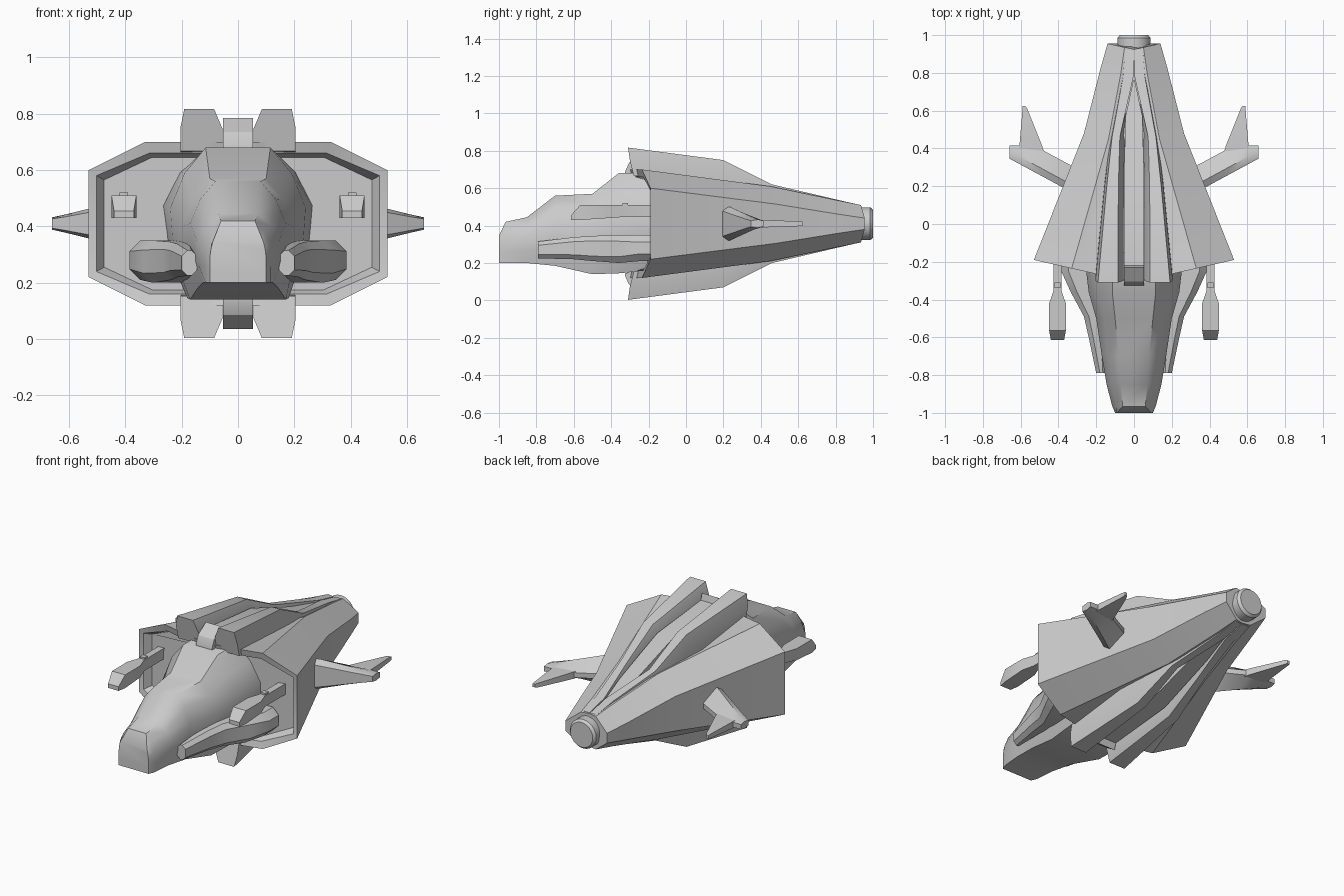
import bpy, bmesh, math
from mathutils import Vector

cube = bpy.data.objects.get("Cube")
if cube:
    bpy.data.objects.remove(cube, do_unlink=True)

MID = 0.41  # height of the ship's horizontal mirror plane
GREY = (0.6, 0.6, 0.6, 1)

grey = bpy.data.materials.new("hull_grey")
grey.use_nodes = True
grey.diffuse_color = GREY
grey.node_tree.nodes["Principled BSDF"].inputs["Base Color"].default_value = GREY


def loft(name, rings, mirror="", angle=30):
    """Skin equal-length rings of points, cap both ends, mirror about the ship's planes."""
    bm = bmesh.new()
    center = Vector((0, 0, MID))
    loops = [[bm.verts.new(Vector(point) - center) for point in ring] for ring in rings]
    count = len(loops[0])
    for near, far in zip(loops, loops[1:]):
        for i in range(count):
            j = (i + 1) % count
            bm.faces.new((near[i], near[j], far[j], far[i]))
    bm.faces.new(loops[0])
    bm.faces.new(loops[-1])
    bmesh.ops.recalc_face_normals(bm, faces=bm.faces)
    mesh = bpy.data.meshes.new(name)
    bm.to_mesh(mesh)
    bm.free()
    mesh.materials.append(grey)
    obj = bpy.data.objects.new(name, mesh)
    bpy.context.collection.objects.link(obj)
    obj.location = center
    if mirror:
        mod = obj.modifiers.new("mirror", "MIRROR")
        mod.use_axis = ("x" in mirror, False, "z" in mirror)
        mod.use_mirror_merge = False
    bpy.ops.object.select_all(action="DESELECT")
    obj.select_set(True)
    bpy.context.view_layer.objects.active = obj
    bpy.ops.object.shade_smooth_by_angle(angle=math.radians(angle))


def mix(a, b, t):
    return a + (b - a) * t


def box_ring(y, x0, x1, z0, z1):
    """Rectangle across the ship at y."""
    return [(x0, y, z0), (x1, y, z0), (x1, y, z1), (x0, y, z1)]


def cut_ring(y, x0, x1, z0, z1, cut):
    """Rectangle across the ship at y with its corners cut off."""
    return [(x0 + cut, y, z0), (x1 - cut, y, z0), (x1, y, z0 + cut), (x1, y, z1 - cut),
            (x1 - cut, y, z1), (x0 + cut, y, z1), (x0, y, z1 - cut), (x0, y, z0 + cut)]


# Main hull: swept octagon with a shallow recessed front and a dip along the channel
def hull_ring(y, top_width, side_width, top, side, dip=0.0):
    quarter = [(0, top - dip), (top_width, top), (side_width, side)]
    right = quarter + [(x, -z) for x, z in reversed(quarter)]
    full = right + [(-x, z) for x, z in reversed(right[1:-1])]
    return [(x, y + 0.226 * abs(x), MID + z) for x, z in full]


loft("main_hull", [
    hull_ring(-0.25, 0.305, 0.475, 0.235, 0.155),
    hull_ring(-0.3, 0.315, 0.503, 0.25, 0.17),
    hull_ring(-0.31, 0.33, 0.53, 0.29, 0.19),
    hull_ring(0.42, 0.135, 0.265, 0.2, 0.105, dip=0.07),
    hull_ring(0.78, 0.07, 0.178, 0.128, 0.05, dip=0.01),
    hull_ring(0.924, 0.05, 0.14, 0.1, 0.03),
], angle=35)


# Ridges above and below, either side of the centre channel
def ridge_ring(y, outer, inner, top):
    low = inner * 0.65
    base, edge = top - 0.15, top - 0.07
    return [(outer, y + 0.03, base), (outer, y + 0.01, edge), (outer * 0.93, y, top),
            (inner, y, top), (low, y + 0.01, edge), (low, y + 0.03, base)]


loft("ridge", [
    ridge_ring(-0.31, 0.205, 0.085, 0.817),
    ridge_ring(0.2, 0.155, 0.083, 0.75),
    ridge_ring(0.46, 0.125, 0.075, 0.62),
    ridge_ring(0.78, 0.062, 0.003, 0.545),
    ridge_ring(0.92, 0.05, 0.003, 0.513),
], mirror="xz", angle=35)


# Bar lying in the channel
def bar_ring(y, half_width, base, top):
    return box_ring(y, -half_width, half_width, base, top)


loft("channel_bar", [
    bar_ring(-0.325, 0.054, 0.675, 0.69),
    bar_ring(-0.305, 0.054, 0.67, 0.735),
    bar_ring(-0.23, 0.054, 0.66, 0.785),
    bar_ring(-0.22, 0.054, 0.64, 0.745),
    bar_ring(0.2, 0.054, 0.58, 0.705),
    bar_ring(0.57, 0.045, 0.48, 0.575),
    bar_ring(0.76, 0.004, 0.45, 0.54),
], mirror="z")


# Nose and cockpit: the flanks swell between roof, waist and chin
def nose_ring(y, roof_width, roof, waist_width, chin_width, chin):
    half = [(roof_width, roof),
            (mix(roof_width, waist_width, 0.6), mix(chin, roof, 0.83)),
            (waist_width, mix(chin, roof, 0.6)),
            (mix(chin_width, waist_width, 0.8), mix(chin, roof, 0.27)),
            (chin_width, chin)]
    return [(x, y, z) for x, z in half] + [(-x, y, z) for x, z in reversed(half)]


loft("nose", [
    nose_ring(-1, 0.09, 0.345, 0.1, 0.1, 0.2),
    nose_ring(-0.965, 0.06, 0.42, 0.115, 0.115, 0.2),
    nose_ring(-0.85, 0.07, 0.445, 0.145, 0.125, 0.2),
    nose_ring(-0.7, 0.08, 0.56, 0.17, 0.14, 0.185),
    nose_ring(-0.5, 0.1, 0.57, 0.2, 0.17, 0.14),
    nose_ring(-0.36, 0.115, 0.68, 0.24, 0.18, 0.145),
    nose_ring(-0.15, 0.115, 0.68, 0.265, 0.18, 0.165),
], angle=42)


# Cheek pods beside the nose
def pod_ring(y, inner, outer, base, top):
    return cut_ring(y, inner, outer, base, top, cut=outer * 0.1)


loft("cheek_pod", [
    pod_ring(-0.79, 0.145, 0.2, 0.225, 0.315),
    pod_ring(-0.6, 0.15, 0.24, 0.22, 0.338),
    pod_ring(-0.49, 0.15, 0.265, 0.21, 0.345),
    pod_ring(-0.36, 0.16, 0.335, 0.2, 0.35),
    pod_ring(-0.25, 0.18, 0.385, 0.21, 0.35),
    pod_ring(-0.16, 0.18, 0.385, 0.21, 0.35),
], mirror="x")


# Guns on thin rods, each with a small sight
def gun_ring(y, half_width, base, top=0.51):
    axis = 0.405
    return box_ring(y, axis - half_width, axis + half_width, base, top)


loft("gun", [
    gun_ring(-0.615, 0.035, 0.43, top=0.455),
    gun_ring(-0.565, 0.044, 0.43),
    gun_ring(-0.42, 0.044, 0.44),
    gun_ring(-0.35, 0.02, 0.445),
    gun_ring(-0.15, 0.02, 0.445),
], mirror="x")
loft("gun_sight", [gun_ring(y, 0.015, 0.5, top=0.52) for y in (-0.34, -0.31)], mirror="x")


# Wings: blunt-nosed swept sections, thinning from root to tip
def wing_ring(x, thick):
    lead = 0.54 * x - 0.01
    crest = lead + 0.04
    trail = min(lead + 0.14, 0.415)
    upper = [(lead, thick * 0.75), (crest, thick), (trail, 0.015)]
    outline = upper + [(y, -z) for y, z in reversed(upper)]
    return [(x, y, MID + z) for y, z in outline]


stations = {0.26: 0.095, 0.38: 0.09, 0.5: 0.06, 0.61: 0.033, 0.66: 0.022}
loft("wing", [wing_ring(x, thick) for x, thick in stations.items()], mirror="x")


# Swept-back spikes near the wing tips
def spike_ring(y, inner, outer, thick):
    return box_ring(y, inner, outer, MID - thick, MID + thick)


loft("wing_spike", [
    spike_ring(0.36, 0.47, 0.615, 0.022),
    spike_ring(0.41, 0.485, 0.607, 0.02),
    spike_ring(0.61, 0.565, 0.59, 0.013),
    spike_ring(0.625, 0.575, 0.59, 0.01),
], mirror="x")


# Tail nozzle with a bevelled lip
def nozzle_ring(y, radius, sides=24):
    angles = [math.tau * i / sides for i in range(sides)]
    return [(radius * math.cos(a), y, MID + radius * math.sin(a)) for a in angles]


loft("tail_nozzle", [nozzle_ring(0.88, 0.088), nozzle_ring(0.985, 0.088), nozzle_ring(1, 0.075)])
